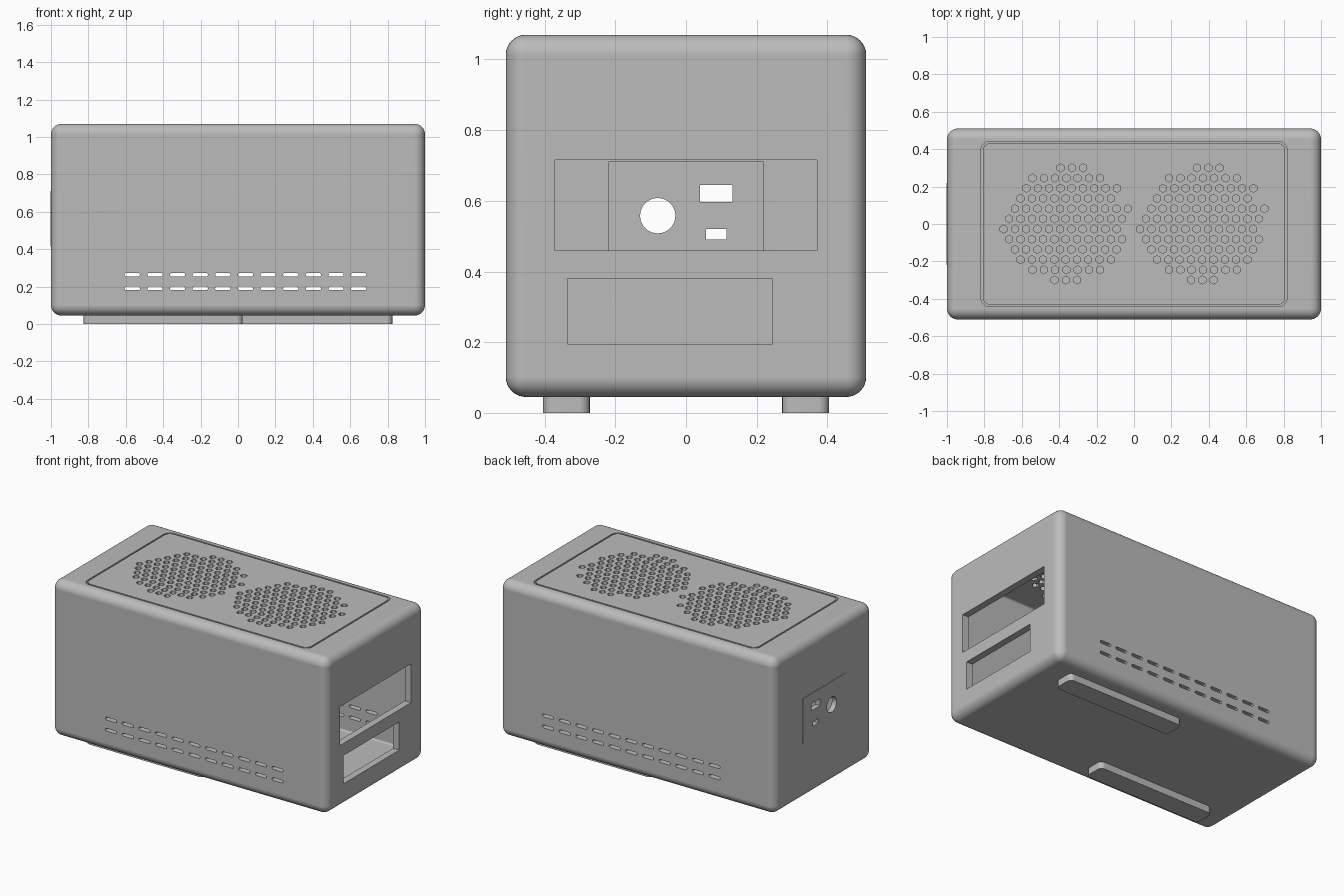
import bpy, bmesh, math
from mathutils import Matrix, Vector

if "Cube" in bpy.data.objects:
    bpy.data.objects.remove(bpy.data.objects["Cube"])

grey = bpy.data.materials.new("plain_grey")
grey.diffuse_color = (0.5, 0.5, 0.5, 1)
grey.use_nodes = True
grey.node_tree.nodes["Principled BSDF"].inputs["Base Color"].default_value = grey.diffuse_color

Z0, Z1 = 0.045, 1.07      # bottom and top of the case
HY = 0.51                 # half depth
WALL = 0.045


def finish(name, bm):
    bmesh.ops.recalc_face_normals(bm, faces=bm.faces)
    me = bpy.data.meshes.new(name)
    bm.to_mesh(me)
    bm.free()
    me.materials.append(grey)
    ob = bpy.data.objects.new(name, me)
    bpy.context.collection.objects.link(ob)
    return ob


def add_box(bm, x, y, z):
    size = Vector((x[1] - x[0], y[1] - y[0], z[1] - z[0]))
    mid = Vector((sum(x) / 2, sum(y) / 2, sum(z) / 2))
    return bmesh.ops.create_cube(bm, size=1, matrix=Matrix.Translation(mid) @ Matrix.Diagonal(size.to_4d()))


def bevel(bm, edges, radius, segments):
    bmesh.ops.bevel(bm, geom=edges, offset=radius, segments=segments, profile=0.5, affect='EDGES')


def add_prism(bm, points, direction):
    # closed outline extruded along a direction
    face = bm.faces.new([bm.verts.new(p) for p in points])
    out = bmesh.ops.extrude_face_region(bm, geom=[face], use_keep_orig=True)
    bmesh.ops.translate(bm, vec=direction, verts=[v for v in out['geom'] if isinstance(v, bmesh.types.BMVert)])


def rounded_rect(hx, hy, r, n=6):
    pts = []
    for q, (sx, sy) in enumerate([(1, 1), (-1, 1), (-1, -1), (1, -1)]):
        for i in range(n + 1):
            a = math.pi / 2 * (q + i / n)
            pts.append((sx * (hx - r) + r * math.cos(a), sy * (hy - r) + r * math.sin(a)))
    return pts


def cut(ob, name, bm):
    cutter = finish(name, bm)
    cutter.hide_render = True
    mod = ob.modifiers.new(name, 'BOOLEAN')
    mod.operation, mod.solver, mod.object = 'DIFFERENCE', 'EXACT', cutter
    bpy.context.view_layer.update()
    deps = bpy.context.evaluated_depsgraph_get()
    me = bpy.data.meshes.new_from_object(ob.evaluated_get(deps))
    ob.modifiers.clear()
    ob.data = me
    bpy.data.objects.remove(cutter)


def smooth(ob):
    bpy.ops.object.select_all(action='DESELECT')
    ob.select_set(True)
    bpy.context.view_layer.objects.active = ob
    bpy.ops.object.shade_smooth_by_angle(angle=math.radians(30))
    mod = ob.modifiers.new("clean_shading", 'WEIGHTED_NORMAL')
    mod.keep_sharp = True


# Rounded case
bm = bmesh.new()
add_box(bm, (-1, 1), (-HY, HY), (Z0, Z1))
bevel(bm, bm.edges[:], 0.057, 8)
case = finish("case", bm)

# Hollow interior
bm = bmesh.new()
add_box(bm, (-1 + WALL, 1 - WALL), (-HY + WALL, HY - WALL), (Z0 + WALL, Z1 - WALL))
bevel(bm, bm.edges[:], 0.012, 3)
cut(case, "interior", bm)

# Two access openings on the right
bm = bmesh.new()
add_box(bm, (0.9, 1.1), (-0.37, 0.37), (0.46, 0.715))
add_box(bm, (0.9, 1.1), (-0.335, 0.245), (0.195, 0.38))
cut(case, "access_openings", bm)

# Thinned connector area inside the left wall
bm = bmesh.new()
add_box(bm, (-0.97, -0.9), (-0.22, 0.22), (0.415, 0.71))
cut(case, "connector_recess", bm)

# Connector holes on the left: one round, two square
bm = bmesh.new()
add_box(bm, (-1.1, -0.9), (0.04, 0.132), (0.597, 0.645))
add_box(bm, (-1.1, -0.9), (0.056, 0.115), (0.49, 0.52))
add_prism(bm, [(-1.1, -0.08 + 0.05 * math.cos(i * math.pi / 16), 0.558 + 0.05 * math.sin(i * math.pi / 16))
               for i in range(32)], (0.2, 0, 0))
cut(case, "connector_holes", bm)

# Two rows of rounded slots through front and back
bm = bmesh.new()
for z in (0.19, 0.263):
    for i in range(11):
        cx = -0.565 + 0.121 * i
        slot = rounded_rect(0.041, 0.0095, 0.009, 4)
        for y in (-HY - 0.05, HY - 0.1):
            add_prism(bm, [(cx + u, y, z + v) for u, v in slot], (0, 0.15, 0))
cut(case, "side_slots", bm)

# Groove around the lid
bm = bmesh.new()
loops = []
for hx, hy, r in ((0.818, 0.441, 0.045), (0.808, 0.431, 0.037)):
    for z in (Z1 - 0.03, Z1 + 0.05):
        loops.append([bm.verts.new((u, v, z)) for u, v in rounded_rect(hx, hy, r)])
for a, b in ((0, 1), (1, 3), (3, 2), (2, 0)):
    n = len(loops[a])
    for i in range(n):
        j = (i + 1) % n
        bm.faces.new((loops[a][i], loops[a][j], loops[b][j], loops[b][i]))
cut(case, "lid_groove", bm)

# Two fan grilles of hexagonal holes: start x and count for each row
rows = [(-0.393, 3), (-0.543, 7), (-0.575, 9), (-0.607, 9), (-0.637, 11), (-0.667, 11),
        (-0.697, 11), (-0.667, 11), (-0.637, 10), (-0.607, 9), (-0.543, 7), (-0.425, 3)]
bm = bmesh.new()
for shift in (0, 0.73):
    for r, (x0, count) in enumerate(rows):
        for i in range(count):
            cx, cy = x0 + shift + 0.0604 * i, 0.3 - 0.0545 * r
            add_prism(bm, [(cx + 0.0215 * math.sin(k * math.pi / 3), cy + 0.0215 * math.cos(k * math.pi / 3), Z1 - 0.1)
                           for k in range(6)], (0, 0, 0.2))
cut(case, "fan_grilles", bm)
smooth(case)

# Faint raised plate around the connectors, as four border strips and bridges
bm = bmesh.new()
add_box(bm, (-1.003, -0.999), (-0.22, 0.22), (0.415, 0.71))
plate = finish("connector_plate", bm)
bm = bmesh.new()
add_box(bm, (-1.1, -0.9), (0.04, 0.132), (0.597, 0.645))
add_box(bm, (-1.1, -0.9), (0.056, 0.115), (0.49, 0.52))
add_prism(bm, [(-1.1, -0.08 + 0.05 * math.cos(i * math.pi / 16), 0.558 + 0.05 * math.sin(i * math.pi / 16))
               for i in range(32)], (0.2, 0, 0))
cut(plate, "plate_holes", bm)

# Staggered foot rails
for name, x, y in (("front_foot", (-0.825, 0.025), (-0.405, -0.272)), ("back_foot", (-0.025, 0.825), (0.272, 0.405))):
    bm = bmesh.new()
    add_box(bm, x, y, (0, Z0 + 0.002))
    bevel(bm, [e for e in bm.edges if abs(e.verts[0].co.z - e.verts[1].co.z) > 0.01], 0.03, 5)
    smooth(finish(name, bm))
